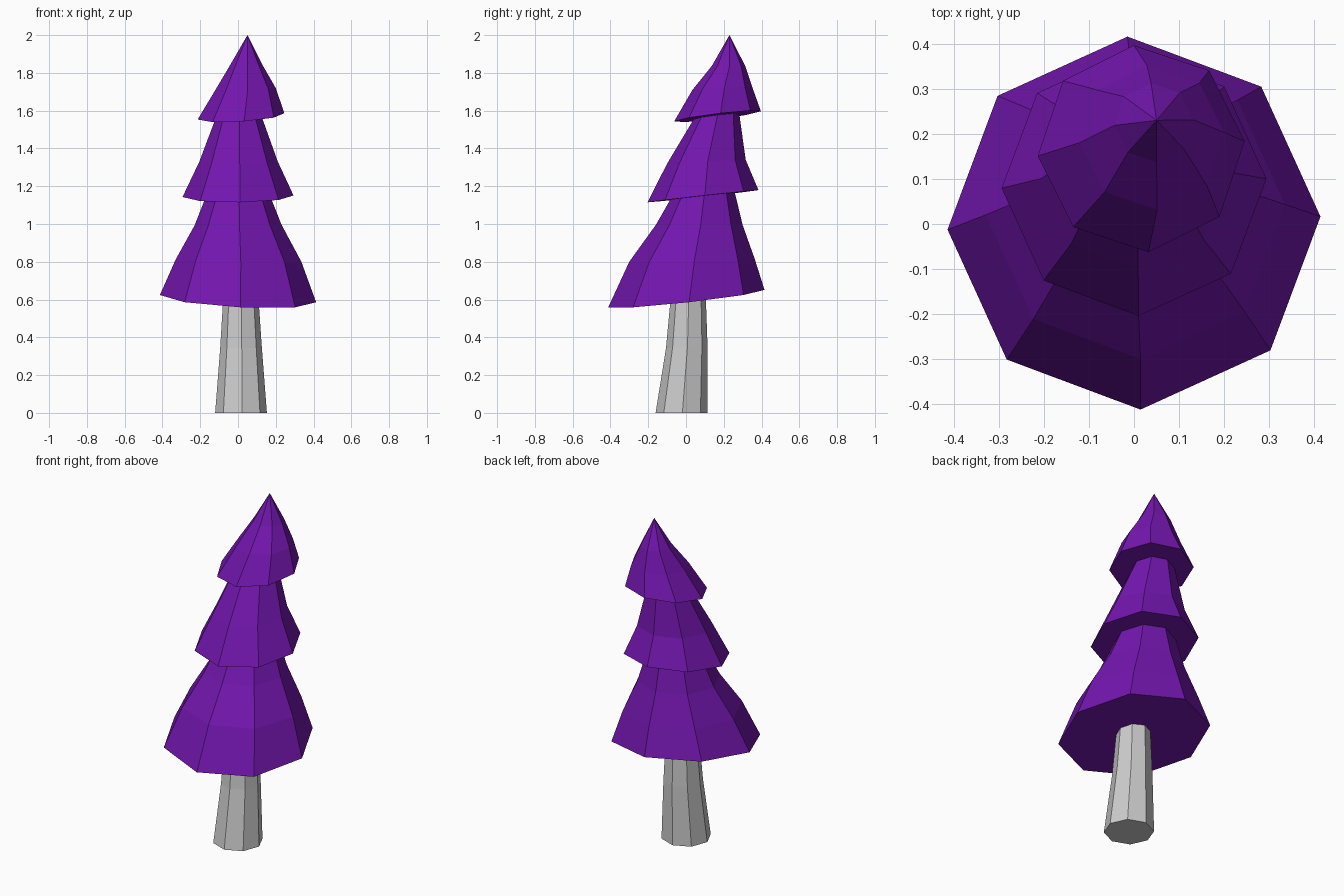
import bpy, bmesh
from math import cos, sin, radians, tau

if "Cube" in bpy.data.objects:
    bpy.data.objects.remove(bpy.data.objects["Cube"])

SIDES = 8

purple = bpy.data.materials.new("purple_foliage")
purple.diffuse_color = (0.17, 0.008, 0.42, 1)
purple.use_nodes = True
purple.node_tree.nodes["Principled BSDF"].inputs["Base Color"].default_value = purple.diffuse_color


def loft(name, rings, turn=0, apex=None, material=None):
    """Skin octagonal rings (cx, cy, z, radius, tilt_x, tilt_y); end in a cap or an apex."""
    bm = bmesh.new()
    loops = []
    for cx, cy, z, r, tx, ty in rings:
        loop = []
        for i in range(SIDES):
            a = radians(turn) + tau * i / SIDES
            dx, dy = r * cos(a), r * sin(a)
            loop.append(bm.verts.new((cx + dx, cy + dy, z + tx * dx + ty * dy)))
        loops.append(loop)
    bm.faces.new(loops[0][::-1])
    for low, high in zip(loops, loops[1:]):
        for i in range(SIDES):
            j = (i + 1) % SIDES
            bm.faces.new((low[i], low[j], high[j], high[i]))
    if apex:
        tip = bm.verts.new(apex)
        for i in range(SIDES):
            bm.faces.new((loops[-1][i], loops[-1][(i + 1) % SIDES], tip))
    else:
        bm.faces.new(loops[-1])
    bmesh.ops.recalc_face_normals(bm, faces=bm.faces)
    mesh = bpy.data.meshes.new(name)
    bm.to_mesh(mesh)
    bm.free()
    if material:
        mesh.materials.append(material)
    obj = bpy.data.objects.new(name, mesh)
    bpy.context.collection.objects.link(obj)
    return obj


# Leaning trunk
loft("trunk", [
    (0.016, -0.024, 0.00, 0.137, 0, 0),
    (0.016, 0.004, 0.35, 0.110, 0, 0.06),
    (0.015, 0.012, 0.63, 0.092, 0, 0.1),
], turn=2)

# Lower foliage skirt
loft("lower_foliage", [
    (0.000, 0.002, 0.605, 0.414, -0.05, 0.11),
    (0.003, 0.032, 0.808, 0.332, -0.02, 0.02),
    (0.000, 0.070, 0.995, 0.230, 0.01, 0),
    (0.000, 0.092, 1.160, 0.165, 0.01, 0.08),
], turn=2, material=purple)

# Middle foliage skirt
loft("middle_foliage", [
    (0.000, 0.090, 1.147, 0.294, 0.01, 0.11),
    (0.002, 0.108, 1.330, 0.208, 0.01, 0.05),
    (0.003, 0.165, 1.580, 0.116, 0.05, 0.1),
], turn=2, material=purple)

# Pointed top foliage
loft("top_foliage", [
    (0.016, 0.167, 1.570, 0.230, 0.065, 0.12),
    (0.040, 0.192, 1.715, 0.160, 0.03, 0.05),
    (0.044, 0.225, 1.838, 0.088, 0, 0),
], turn=4, apex=(0.05, 0.23, 2.0), material=purple)
